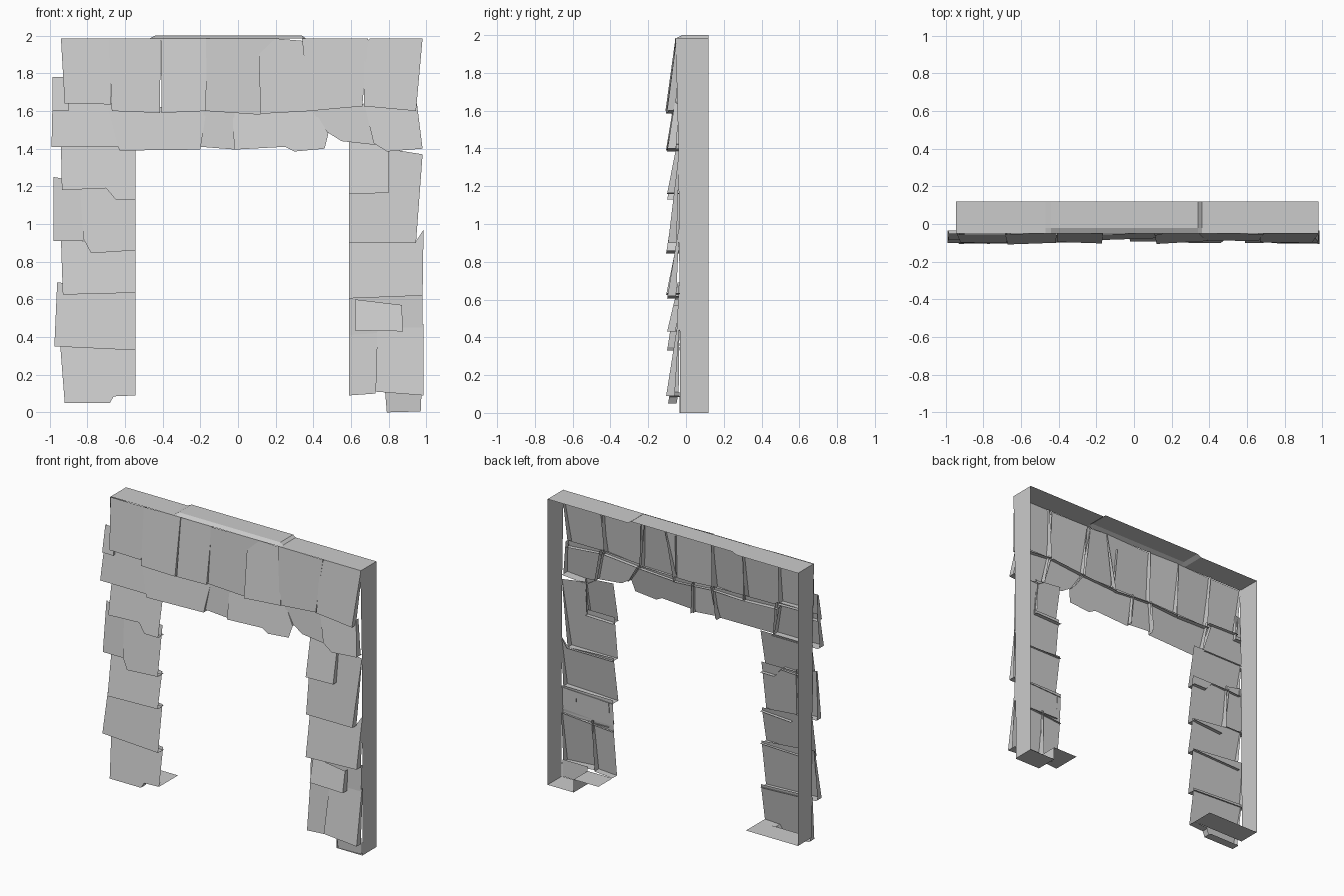
import bpy
import bmesh

if "Cube" in bpy.data.objects:
    bpy.data.objects.remove(bpy.data.objects["Cube"], do_unlink=True)

BACK = 0.12       # open rear edge of the shell
SEAT = -0.035     # depth where stones meet the wall behind them
RIGHT_X, LEFT_X = -0.945, 0.98
RIGHT_INNER, LEFT_INNER = -0.545, 0.59

stone_grey = bpy.data.materials.new("stone_grey")
stone_grey.use_nodes = True
stone_grey.diffuse_color = (0.6, 0.6, 0.6, 1)
stone_grey.node_tree.nodes["Principled BSDF"].inputs["Base Color"].default_value = (0.6, 0.6, 0.6, 1)


def make_object(name, faces):
    """Build a flat shaded object from a list of face corner lists."""
    bm = bmesh.new()
    for corners in faces:
        bm.faces.new([bm.verts.new(c) for c in corners])
    bmesh.ops.remove_doubles(bm, verts=bm.verts, dist=0.0005)
    mesh = bpy.data.meshes.new(name)
    bm.to_mesh(mesh)
    bm.free()
    mesh.materials.append(stone_grey)
    obj = bpy.data.objects.new(name, mesh)
    bpy.context.collection.objects.link(obj)


def is_open_edge(a, b):
    """Edges along the opening and the top have no thickness."""
    on_inner = any(abs(a[0] - x) < 0.004 and abs(b[0] - x) < 0.004
                   for x in (RIGHT_INNER, LEFT_INNER))
    over_gap = RIGHT_INNER - 0.1 < min(a[0], b[0]) and max(a[0], b[0]) < LEFT_INNER + 0.15 \
        and max(a[1], b[1]) < 1.5 and min(a[1], b[1]) > 1.37
    on_top = min(a[1], b[1]) > 1.95
    return on_inner or over_gap or on_top


def stone(name, y_top, y_bottom, tilt, outline):
    """Leaning slab front with a short skirt running back to the wall."""
    heights = [z for x, z in outline]
    low, high = min(heights), max(heights)
    middle = sum(x for x, z in outline) / len(outline)

    def front(p):
        t = (p[1] - low) / (high - low)
        return (p[0], y_bottom + (y_top - y_bottom) * t + tilt * (p[0] - middle), p[1])

    loop = outline[::-1]
    faces = [[front(p) for p in loop]]
    for a, b in zip(loop, loop[1:] + loop[:1]):
        if is_open_edge(a, b):
            continue
        fa, fb = front(a), front(b)
        is_side = abs(a[1] - b[1]) > abs(a[0] - b[0])
        reach = 0.045 if is_side else 0.1
        ya, yb = (max(f[1], min(SEAT, f[1] + reach)) for f in (fa, fb))
        if a[1] + b[1] > low + high and not is_side:
            continue
        faces.append([fa, (a[0], ya, a[1]), (b[0], yb, b[1]), fb])
    make_object(name, faces)


def row(name, stones):
    for number, (y_top, y_bottom, tilt, outline) in enumerate(stones, 1):
        stone(f"{name}_{number}", y_top, y_bottom, tilt, outline)


# Upper row of the lintel, right to left
row("lintel_stone", [
    (-.055, -.1, 0, [(-.94, 1.985), (-.68, 1.985), (-.675, 1.635), (-.92, 1.64)]),
    (-.05, -.105, .04, [(-.685, 1.985), (-.41, 1.985), (-.415, 1.59), (-.67, 1.6)]),
    (-.045, -.1, -.04, [(-.41, 1.985), (-.165, 1.985), (-.17, 1.6), (-.405, 1.59)]),
    (-.05, -.08, .04, [(-.17, 1.985), (.2, 1.985), (.12, 1.58), (-.17, 1.6)]),
    (-.04, -.1, .05, [(.11, 1.9), (.2, 1.985), (.37, 1.97), (.39, 1.6), (.12, 1.585)]),
    (-.05, -.09, -.02, [(.34, 1.985), (.69, 1.985), (.66, 1.625), (.38, 1.6)]),
    (-.05, -.1, 0, [(.67, 1.96), (.7, 1.985), (.98, 1.985), (.945, 1.6), (.67, 1.625)]),
])

# Lower band of the lintel
row("band_stone", [
    (-.05, -.085, 0, [(-.985, 1.78), (-.9, 1.78), (-.9, 1.6), (-.985, 1.6)]),
    (-.06, -.1, 0, [(-.985, 1.64), (-.66, 1.64), (-.63, 1.41), (-.99, 1.41)]),
    (-.06, -.1, .03, [(-.69, 1.62), (-.165, 1.62), (-.2, 1.395), (-.63, 1.39)]),
    (-.055, -.075, .02, [(-.18, 1.62), (-.02, 1.61), (-.01, 1.395), (-.2, 1.41)]),
    (-.055, -.1, -.02, [(-.03, 1.61), (.4, 1.61), (.48, 1.48), (.46, 1.4),
                        (.3, 1.385), (.25, 1.41), (-.02, 1.395)]),
    (-.06, -.08, 0, [(.38, 1.62), (.69, 1.64), (.73, 1.42), (.55, 1.44), (.47, 1.49)]),
    (-.06, -.1, 0, [(.67, 1.64), (.95, 1.64), (.98, 1.4), (.79, 1.385), (.72, 1.43)]),
])

# Pillar on the right (-x) side, top to bottom
row("right_pillar_stone", [
    (-.04, -.1, 0, [(-.94, 1.42), (RIGHT_INNER, 1.42), (RIGHT_INNER, 1.13),
                    (-.65, 1.13), (-.7, 1.19), (-.935, 1.18)]),
    (-.045, -.085, 0, [(-.98, 1.25), (-.82, 1.22), (-.82, .91), (-.98, .91)]),
    (-.05, -.105, 0, [(-.84, 1.2), (RIGHT_INNER, 1.2), (RIGHT_INNER, .86),
                      (-.78, .845), (-.82, .92)]),
    (-.045, -.105, 0, [(-.94, .92), (RIGHT_INNER, .88), (RIGHT_INNER, .635), (-.93, .625)]),
    (-.045, -.1, 0, [(-.96, .69), (RIGHT_INNER, .65), (RIGHT_INNER, .33), (-.975, .35)]),
    (-.04, -.095, 0, [(-.945, .37), (RIGHT_INNER, .35), (RIGHT_INNER, .09),
                      (-.66, .085), (-.68, .05), (-.92, .05)]),
])

# Pillar on the left (+x) side, top to bottom
row("left_pillar_stone", [
    (-.045, -.1, 0, [(LEFT_INNER, 1.44), (.8, 1.42), (.8, 1.165), (LEFT_INNER, 1.16)]),
    (-.035, -.095, 0, [(LEFT_INNER, 1.2), (.79, 1.2), (.79, 1.4), (.98, 1.37),
                       (.945, .9), (LEFT_INNER, .9)]),
    (-.04, -.1, 0, [(LEFT_INNER, .92), (.94, .9), (.985, .97), (.98, .62), (LEFT_INNER, .605)]),
    (-.06, -.1, 0, [(.62, .6), (.87, .57), (.875, .43), (.62, .435)]),
    (-.04, -.05, 0, [(LEFT_INNER, .63), (.98, .63), (.98, .44), (LEFT_INNER, .41)]),
    (-.045, -.085, 0, [(LEFT_INNER, .45), (.75, .45), (.73, .1), (LEFT_INNER, .09)]),
    (-.045, -.105, 0, [(.74, .45), (.985, .47), (.985, .09), (.73, .11)]),
    (-.035, -.03, 0, [(.78, .12), (.975, .12), (.97, .005), (.79, 0)]),
])

# Outer side walls, leaning forward towards the top
for name, x, base in (("right_side_wall", RIGHT_X, 0.09), ("left_side_wall", LEFT_X, 0.0)):
    wall = [(x, BACK, base), (x, BACK, 1.985), (x, -.055, 1.985), (x, -.04, 1.4), (x, -.03, base)]
    make_object(name, [wall if x < 0 else wall[::-1]])

# Top cover, its middle rising slightly towards the rear
spans = [(RIGHT_X, 1.985), (-.47, 1.985), (-.44, 2.0), (.34, 2.0), (.36, 1.985), (LEFT_X, 1.985)]
cover = []
for (xa, za), (xb, zb) in zip(spans, spans[1:]):
    cover.append([(xa, -.05, 1.985), (xb, -.05, 1.985), (xb, -.02, zb), (xa, -.02, za)])
    cover.append([(xa, -.02, za), (xb, -.02, zb), (xb, BACK, zb), (xa, BACK, za)])
make_object("top_cover", cover)


# Undersides of both pillars
def floor(xa, xb, z):
    return [(xa, BACK, z), (xb, BACK, z), (xb, SEAT, z), (xa, SEAT, z)]


make_object("right_pillar_base", [floor(RIGHT_X, RIGHT_INNER, 0.09)])
riser = [(.78, SEAT, 0), (.78, SEAT, .09), (.78, BACK, .09), (.78, BACK, 0)]
make_object("left_pillar_base", [floor(LEFT_INNER, .78, 0.09), floor(.78, LEFT_X, 0.0), riser[::-1]])
